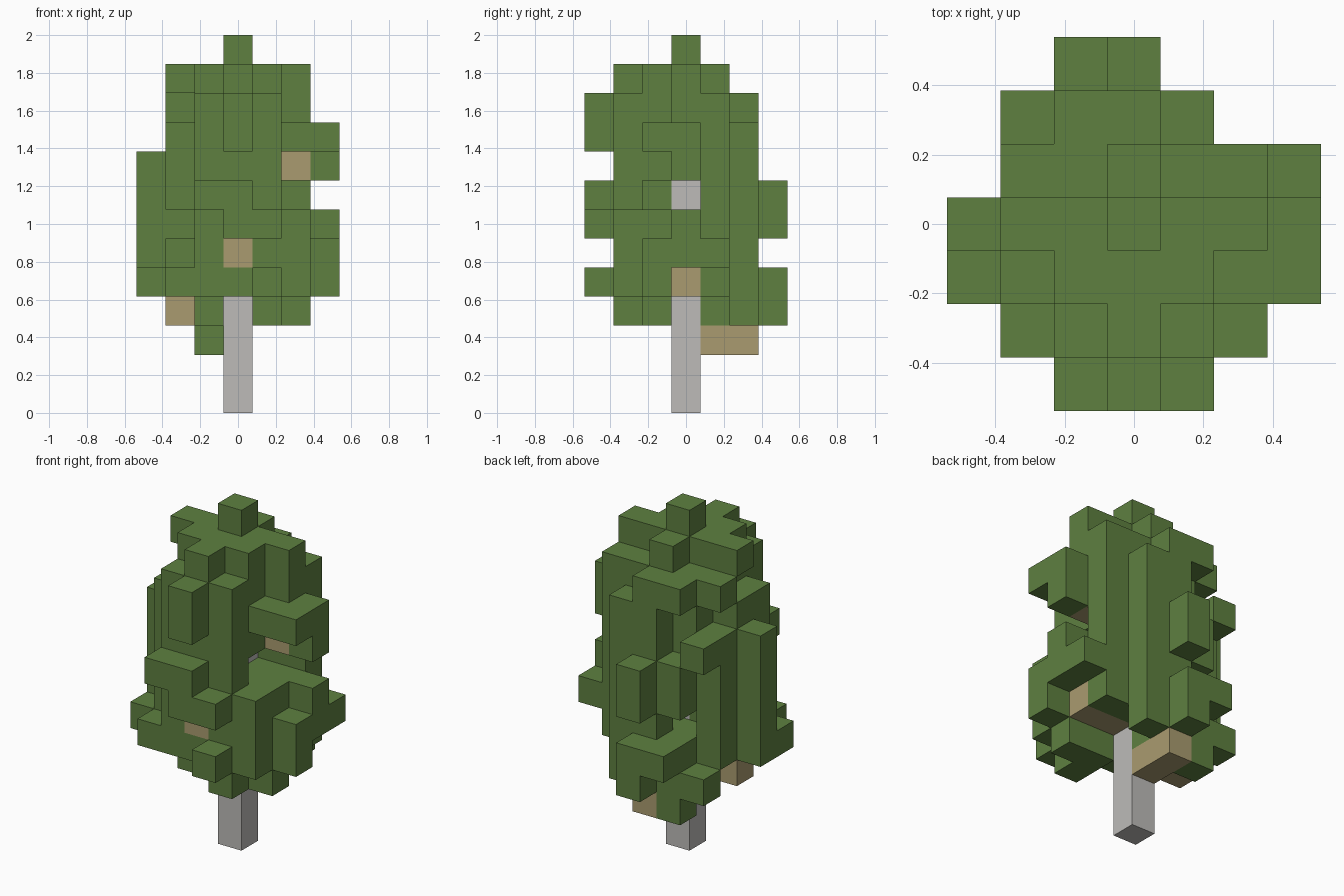
import bpy, bmesh
from itertools import product
from mathutils import Vector

cube = bpy.data.objects.get("Cube")
if cube:
    bpy.data.objects.remove(cube, do_unlink=True)

S = 2 / 13   # block size
blocks = {}  # block position -> name of its part


def span(value):
    low, high = value if isinstance(value, tuple) else (value, value)
    return range(low, high + 1)


def fill(part, x, y, z):
    """Fill a box of blocks; each extent is one index or a (low, high) pair."""
    for pos in product(span(x), span(y), span(z)):
        blocks[pos] = part


def cut(x, y, z):
    for pos in product(span(x), span(y), span(z)):
        blocks.pop(pos, None)


# Front leaves: a thick wall, a side lobe and small outer clumps
fill("front_leaves", (-1, 1), (-2, -1), (4, 10))
cut(1, -1, 7)
fill("front_leaves", (-2, 2), -2, 4)
fill("front_leaves", 2, -2, (5, 6))
fill("front_leaves", 1, -2, 3)
fill("front_leaves", 1, -3, 4)
fill("front_leaves", (0, 1), -3, 6)
fill("front_leaves", (-1, 0), -3, 7)
fill("front_leaves", 0, -3, (9, 10))

# Back leaves: a wall with a gap at the trunk, and outer clumps
fill("back_leaves", (-2, 2), 1, (4, 10))
cut((-1, 0), 1, 5)
cut(-2, 1, 9)
fill("back_leaves", (0, 1), 2, (3, 9))
fill("back_leaves", (-1, 0), 2, 10)
fill("back_leaves", -1, 2, (2, 4))
fill("back_leaves", -1, 2, (6, 7))
fill("back_leaves", (-1, 0), 1, 3)
fill("back_leaves", -2, 2, 3)
fill("back_leaves", -2, 2, 8)
fill("back_leaves", 0, 3, (3, 4))
fill("back_leaves", -1, 3, 4)
fill("back_leaves", 0, 3, (6, 7))

# Left leaves: two masses with an opening between them
fill("left_leaves", (1, 3), 0, (5, 6))
fill("left_leaves", (1, 2), 0, (9, 10))
fill("left_leaves", 3, 0, (8, 9))
fill("left_leaves", 2, -1, (3, 6))
fill("left_leaves", 1, -1, 3)
fill("left_leaves", 3, -1, (4, 5))
fill("left_leaves", (2, 3), -1, 9)
fill("left_leaves", 3, 1, 5)

# Right leaves: a tall side wall
fill("right_leaves", (-2, -1), 0, (4, 9))
fill("right_leaves", -1, 0, 10)
fill("right_leaves", -3, 0, (4, 8))
fill("right_leaves", -2, -1, (4, 9))
cut(-2, -1, 6)
fill("right_leaves", -3, -1, 4)
fill("right_leaves", -1, -1, 3)

# Crown: a star-shaped layer with one block on top
fill("crown", (-2, 2), 0, 11)
fill("crown", (-1, 1), -1, 11)
fill("crown", 0, (-2, 1), 11)
fill("crown", 0, 0, 12)

# Trunk, and branches that wind upward around it
fill("trunk", 0, 0, (0, 10))
for z in (2, 6):
    fill("branches", 0, (1, 2), z)
for z in (4, 8):
    fill("branches", (1, 2), 0, z)
fill("branches", (-2, -1), 0, 3)
fill("branches", 0, (-2, -1), 5)


def make_material(name, color):
    mat = bpy.data.materials.new(name)
    mat.use_nodes = True
    mat.diffuse_color = color
    bsdf = next(n for n in mat.node_tree.nodes if n.type == "BSDF_PRINCIPLED")
    bsdf.inputs["Base Color"].default_value = color
    bsdf.inputs["Roughness"].default_value = 0.9
    return mat


def make_part(name, mat):
    """Join the blocks of one part, leaving out the faces between blocks."""
    bm = bmesh.new()
    for pos in [p for p, part in blocks.items() if part == name]:
        center = Vector(pos) + Vector((0, 0, 0.5))
        for axis, sign in product(range(3), (-1, 1)):
            n, u, v = Vector(), Vector(), Vector()
            n[axis] = sign / 2
            u[(axis + 1) % 3] = sign / 2
            v[(axis + 2) % 3] = 1 / 2
            beside = list(pos)
            beside[axis] += sign
            if tuple(beside) not in blocks:
                corners = (-u - v, u - v, u + v, v - u)
                bm.faces.new([bm.verts.new((center + n + c) * S) for c in corners])
    bmesh.ops.remove_doubles(bm, verts=bm.verts, dist=S / 100)
    mesh = bpy.data.meshes.new(name)
    bm.to_mesh(mesh)
    bm.free()
    mesh.materials.append(mat)
    bpy.context.collection.objects.link(bpy.data.objects.new(name, mesh))


bark = make_material("pale grey bark", (0.51, 0.5, 0.485, 1))
wood = make_material("tan wood", (0.4, 0.33, 0.16, 1))
leaf = make_material("leaf green", (0.112, 0.216, 0.051, 1))

make_part("trunk", bark)
make_part("branches", wood)
for name in ("front_leaves", "back_leaves", "left_leaves", "right_leaves", "crown"):
    make_part(name, leaf)
